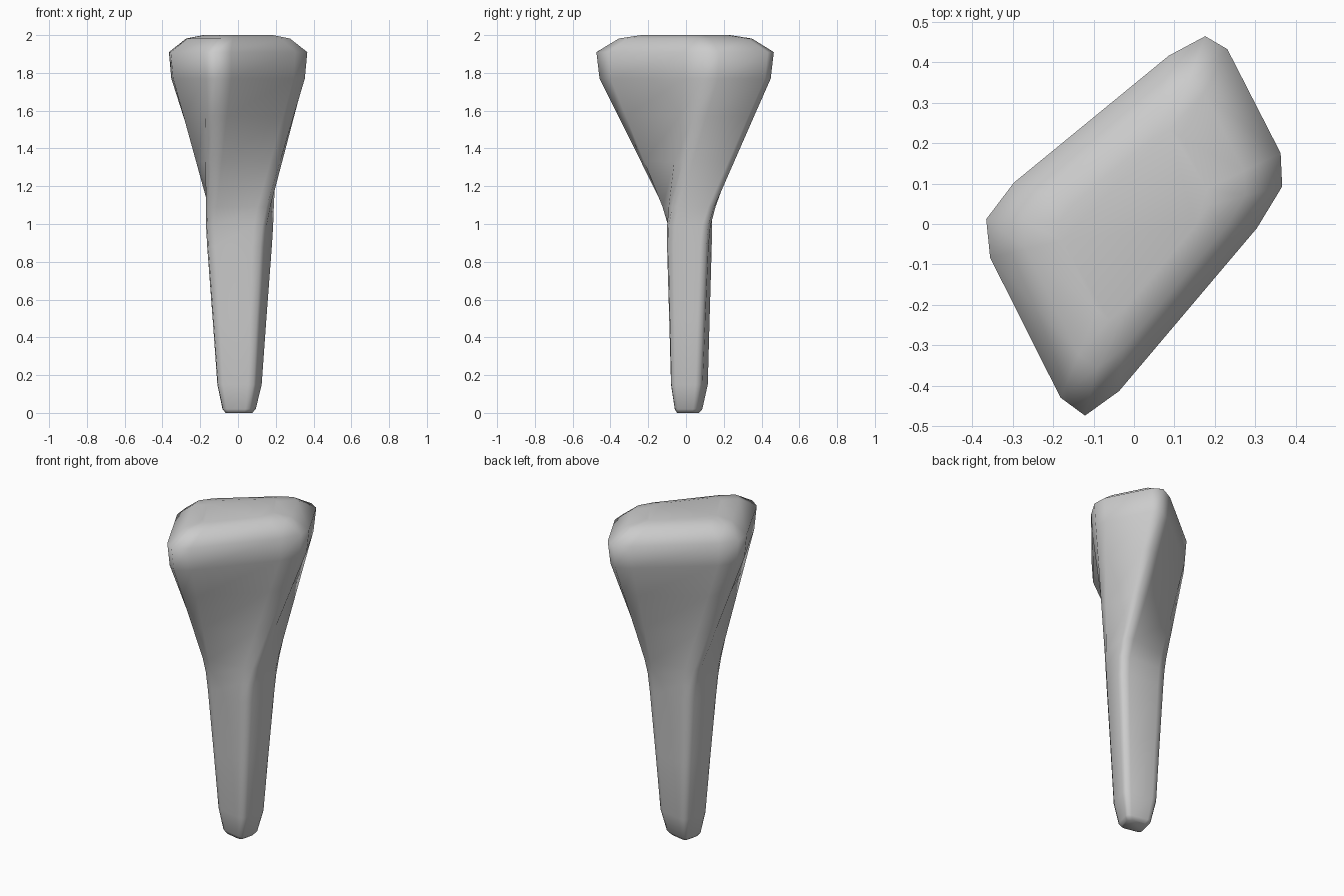
import bpy, bmesh
from mathutils import Vector

cube = bpy.data.objects.get("Cube")
if cube:
    bpy.data.objects.remove(cube, do_unlink=True)

CENTRE = Vector((0.008, 0.018))
TOP = [Vector(p) for p in ((-.133, -.527), (.4, .103), (.194, .505), (-.405, .014))]


def shaft(long_corner, short_corner):
    """Corners of a slanted section, symmetric about its centre."""
    a, b = Vector(long_corner), Vector(short_corner)
    return [CENTRE + p for p in (-a, b, a, -b)]


def blend(a, b, t):
    return [p.lerp(q, t) for p, q in zip(a, b)]


def scaled(corners, k):
    return [p * k for p in corners]


def rounded(corners, cut=0.18):
    """Three points for each corner of the section."""
    pts = []
    for i, p in enumerate(corners):
        a = p.lerp(corners[i - 1], cut)
        b = p.lerp(corners[(i + 1) % 4], cut)
        pts += [a, p * 0.5 + (a + b) * 0.25, b]
    return pts


# Shaft sections, from the blunt tip to the neck
low = shaft((.125, .062), (.082, -.105))
neck = shaft((.188, .1), (.127, -.125))
tip = scaled(low, .75)
levels = [(0, scaled(tip, .8)), (.02, tip), (.15, low),
          (.5, blend(low, neck, .42)), (.88, blend(low, neck, .9))]

# Flared, twisted head
wide = scaled(TOP, .965)
for z, t in ((.99, .025), (1.09, .12), (1.33, .43), (1.57, .74), (1.77, 1)):
    levels.append((z, blend(neck, wide, t)))
levels += [(1.91, TOP), (1.982, scaled(TOP, .75)), (2, scaled(TOP, .5))]

bm = bmesh.new()
rings = [[bm.verts.new((p.x, p.y, z)) for p in rounded(c)] for z, c in levels]
for a, b in zip(rings, rings[1:]):
    for i in range(len(a)):
        j = (i + 1) % len(a)
        bm.faces.new((a[i], a[j], b[j], b[i]))
bm.faces.new(rings[-1])
bm.faces.new(rings[0][::-1])
for f in bm.faces:
    f.smooth = True

mesh = bpy.data.meshes.new("flared_peg")
bm.to_mesh(mesh)
bm.free()
peg = bpy.data.objects.new("flared_peg", mesh)
bpy.context.collection.objects.link(peg)

grey = bpy.data.materials.new("plain_grey")
grey.use_nodes = True
colour = (.6, .6, .6, 1)
grey.diffuse_color = colour
grey.node_tree.nodes["Principled BSDF"].inputs["Base Color"].default_value = colour
mesh.materials.append(grey)
